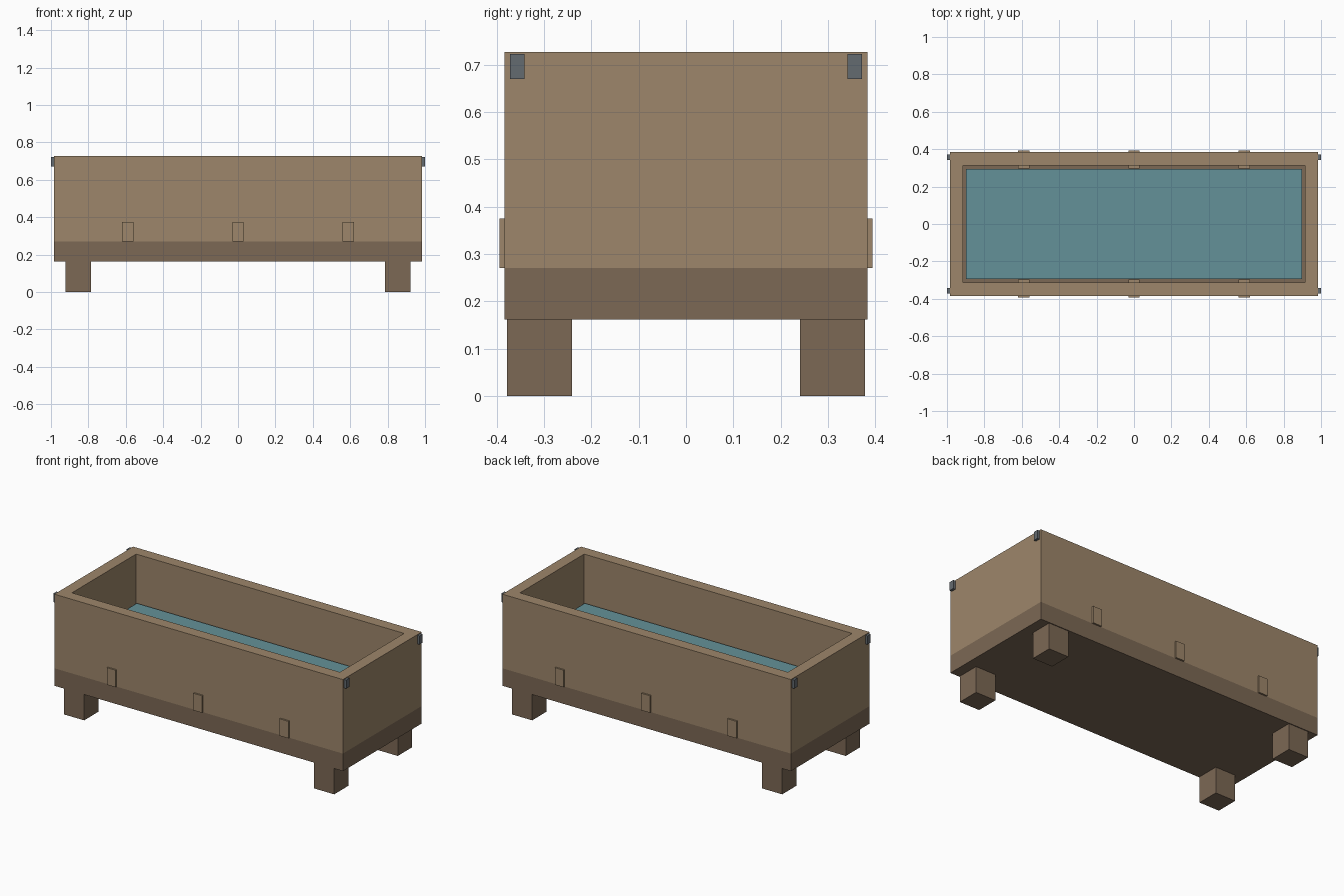
import bpy, bmesh

if "Cube" in bpy.data.objects:
    bpy.data.objects.remove(bpy.data.objects["Cube"])


def material(name, rgb):
    m = bpy.data.materials.new(name)
    m.diffuse_color = (*rgb, 1)
    m.use_nodes = True
    m.node_tree.nodes["Principled BSDF"].inputs["Base Color"].default_value = m.diffuse_color
    return m


LIGHT = material("light_wood", (0.34, 0.24, 0.145))
DARK = material("dark_wood", (0.20, 0.138, 0.089))
WATER = material("water_blue", (0.127, 0.283, 0.314))
METAL = material("grey_metal", (0.127, 0.145, 0.16))


def finish(name, bm, mat):
    bmesh.ops.recalc_face_normals(bm, faces=bm.faces)
    me = bpy.data.meshes.new(name)
    bm.to_mesh(me)
    bm.free()
    me.materials.append(mat)
    ob = bpy.data.objects.new(name, me)
    bpy.context.collection.objects.link(ob)
    return ob


def box(name, lo, hi, mat):
    bm = bmesh.new()
    bmesh.ops.create_cube(bm, size=1)
    for v in bm.verts:
        v.co = [lo[i] if v.co[i] < 0 else hi[i] for i in range(3)]
    return finish(name, bm, mat)


def frame(name, outer, inner, z0, z1, mat):
    # Rectangular ring with an open middle
    bm = bmesh.new()
    rings = []
    for (x, y), z in ((outer, z0), (outer, z1), (inner, z1), (inner, z0)):
        rings.append([bm.verts.new((sx * x, sy * y, z))
                      for sx, sy in ((-1, -1), (1, -1), (1, 1), (-1, 1))])
    for r in range(4):
        a, b = rings[r], rings[(r + 1) % 4]
        for i in range(4):
            j = (i + 1) % 4
            bm.faces.new((a[i], a[j], b[j], b[i]))
    return finish(name, bm, mat)


# Trough body: solid base, hollow walls, water
box("base", (-0.985, -0.384, 0.162), (0.985, 0.384, 0.27), DARK)
frame("walls", (0.985, 0.384), (0.915, 0.313), 0.27, 0.727, LIGHT)
box("water", (-0.897, -0.295, 0.27), (0.897, 0.295, 0.435), WATER)

for sx in (-1, 1):
    for sy in (-1, 1):
        tag = ("left" if sx < 0 else "right") + ("_front" if sy < 0 else "_back")
        # Corner legs
        xs = sorted((sx * 0.785, sx * 0.922))
        ys = sorted((sy * 0.241, sy * 0.379))
        box("leg_" + tag, (xs[0], ys[0], 0), (xs[1], ys[1], 0.162), DARK)
        # Metal clips on the end walls
        xs = sorted((sx * 0.975, sx))
        ys = sorted((sy * 0.342, sy * 0.372))
        box("clip_" + tag, (xs[0], ys[0], 0.67), (xs[1], ys[1], 0.723), METAL)

# Wooden tabs passing through the long walls
for sy, side in ((-1, "front"), (1, "back")):
    for i, x in enumerate((-0.59, 0, 0.59)):
        ys = sorted((sy * 0.298, sy * 0.394))
        box(f"tab_{side}_{i + 1}", (x - 0.03, ys[0], 0.27), (x + 0.03, ys[1], 0.375), LIGHT)
